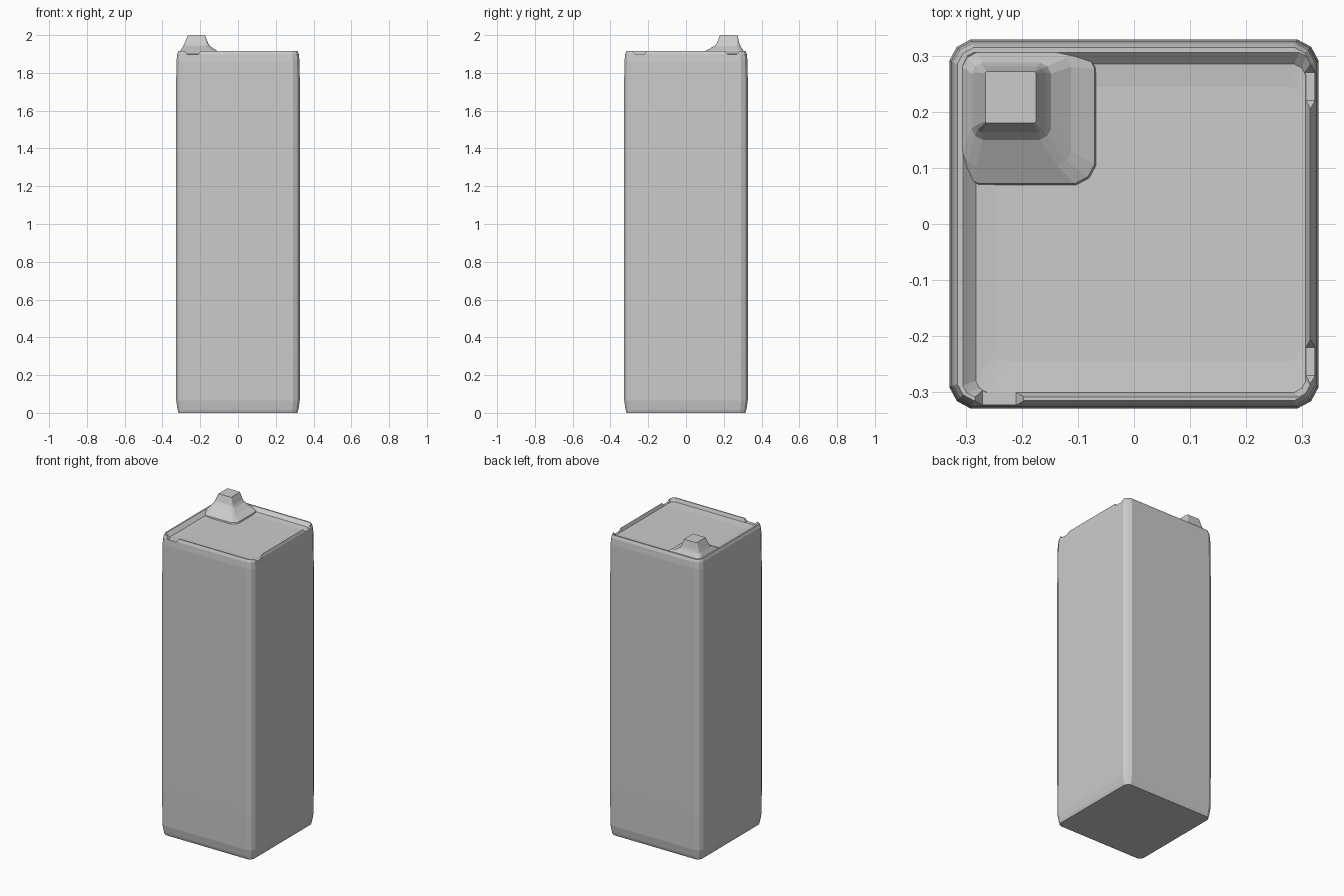
import bpy, bmesh

if "Cube" in bpy.data.objects:
    bpy.data.objects.remove(bpy.data.objects["Cube"])


def rounded_rect(x0, x1, y0, y1, c):
    """Rectangle outline with two-step chamfered corners."""
    k = c * 0.35
    pts = []
    for x, y, sx, sy, flip in ((x0, y0, 1, 1, False), (x1, y0, -1, 1, True),
                               (x1, y1, -1, -1, False), (x0, y1, 1, -1, True)):
        corner = [(x, y + sy * c), (x + sx * k, y + sy * k), (x + sx * c, y)]
        pts += corner[::-1] if flip else corner
    return pts


def loft(name, rings):
    """Skin rings (x0, x1, y0, y1, chamfer, z) and cap both ends."""
    bm = bmesh.new()
    loops = [[bm.verts.new((x, y, r[5])) for x, y in rounded_rect(*r[:5])] for r in rings]
    for a, b in zip(loops, loops[1:]):
        n = len(a)
        for i in range(n):
            j = (i + 1) % n
            bm.faces.new((a[i], a[j], b[j], b[i]))
    bm.faces.new(loops[0][::-1])
    bm.faces.new(loops[-1])
    bmesh.ops.recalc_face_normals(bm, faces=bm.faces)
    mesh = bpy.data.meshes.new(name)
    bm.to_mesh(mesh)
    bm.free()
    obj = bpy.data.objects.new(name, mesh)
    bpy.context.collection.objects.link(obj)
    return obj


def square(h, c, z):
    return (-h, h, -h, h, c, z)


# Tower block: softened shaft, low parapet and sunken roof
tower = loft("tower_block", [
    square(0.314, 0.025, 0.0),
    square(0.320, 0.032, 0.018),
    square(0.327, 0.036, 0.065),
    square(0.329, 0.038, 0.30),
    square(0.329, 0.038, 1.60),
    square(0.326, 0.036, 1.86),
    square(0.322, 0.034, 1.90),
    square(0.315, 0.030, 1.917),
    (-0.305, 0.314, -0.308, 0.306, 0.020, 1.917),
    (-0.282, 0.306, -0.300, 0.285, 0.020, 1.896),
    (-0.245, 0.295, -0.245, 0.245, 0.020, 1.892),
])

# Drainage notches in the parapet: one on the front, two on the right
notches = []
for x0, x1, y0, y1, dx, dy in ((-0.29, -0.19, -0.36, -0.285, 0.02, 0),
                               (0.29, 0.36, -0.29, -0.20, 0, 0.02),
                               (0.29, 0.36, 0.20, 0.29, 0, 0.02)):
    notches.append(loft("notch_cutter", [
        (x0 + dx, x1 - dx, y0 + dy, y1 - dy, 0.004, 1.897),
        (x0 - dx * 0.1, x1 + dx * 0.1, y0 - dy * 0.1, y1 + dy * 0.1, 0.004, 1.93),
    ]))
bpy.context.view_layer.objects.active = tower
for cutter in notches:
    mod = tower.modifiers.new("notch", 'BOOLEAN')
    mod.operation = 'DIFFERENCE'
    mod.solver = 'EXACT'
    mod.object = cutter
    bpy.ops.object.modifier_apply(modifier=mod.name)
for cutter in notches:
    bpy.data.objects.remove(cutter, do_unlink=True)

# Flared chimney in the back left corner of the roof
loft("roof_chimney", [
    (-0.314, -0.065, 0.068, 0.314, 0.035, 1.885),
    (-0.312, -0.070, 0.072, 0.312, 0.035, 1.900),
    (-0.306, -0.112, 0.104, 0.305, 0.025, 1.917),
    (-0.290, -0.148, 0.150, 0.288, 0.020, 1.942),
    (-0.283, -0.158, 0.163, 0.282, 0.012, 1.957),
    (-0.265, -0.175, 0.180, 0.272, 0.003, 2.0),
])
